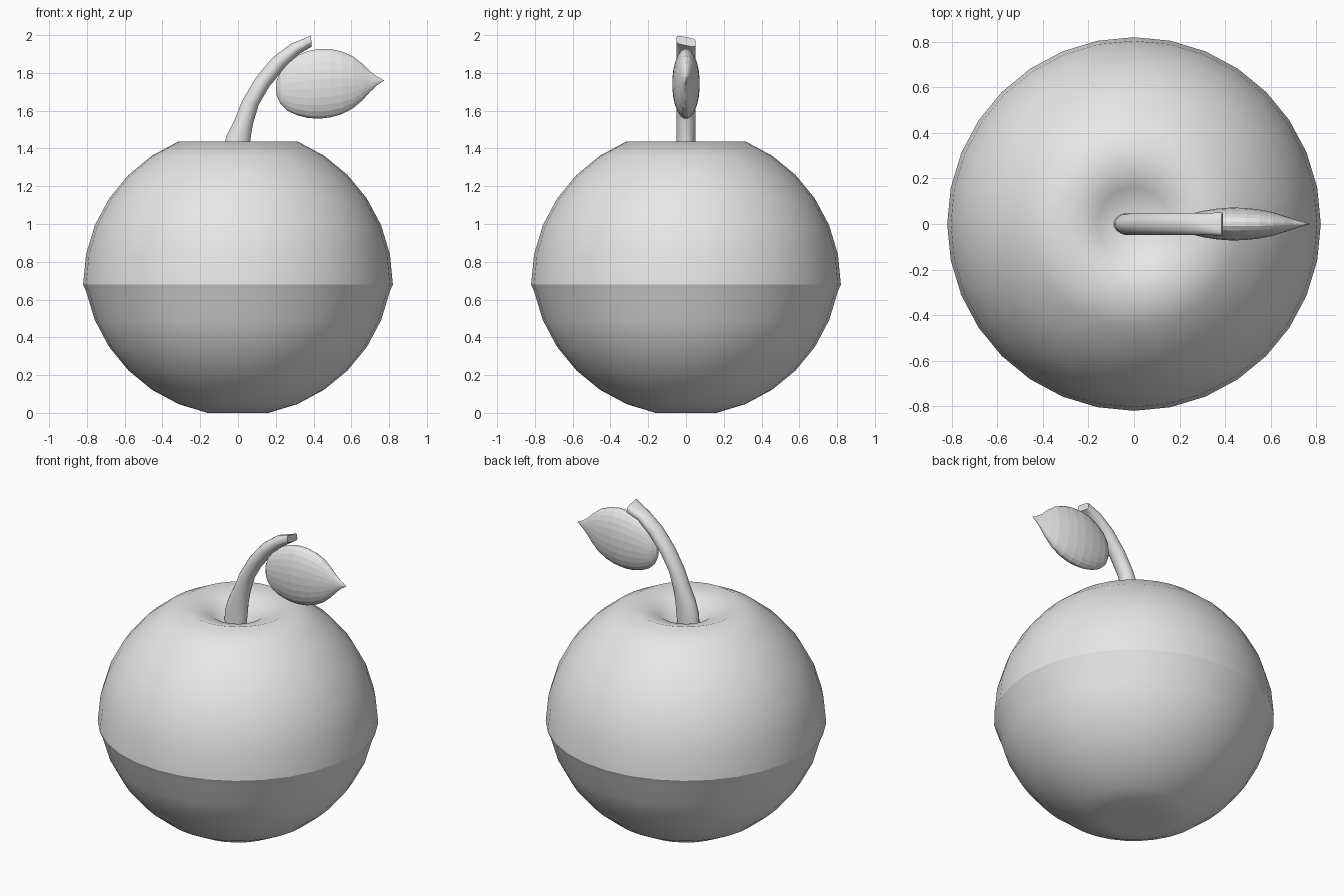
import bpy, bmesh
from math import sin, cos, pi, radians, copysign

if "Cube" in bpy.data.objects:
    bpy.data.objects.remove(bpy.data.objects["Cube"], do_unlink=True)

grey = bpy.data.materials.new("plain grey")
grey.use_nodes = True
COLOUR = (0.8, 0.8, 0.8, 1)
grey.diffuse_color = COLOUR
grey.node_tree.nodes["Principled BSDF"].inputs["Base Color"].default_value = COLOUR


def loft(name, rings, caps=True, smooth=True, angle=60):
    """Skin a list of equally long vertex loops; one-point rings are poles."""
    bm = bmesh.new()
    loops = [[bm.verts.new(p) for p in ring] for ring in rings]
    for a, b in zip(loops, loops[1:]):
        n = max(len(a), len(b))
        for i in range(n):
            j = (i + 1) % n
            corners = [a[i % len(a)], a[j % len(a)], b[j % len(b)], b[i % len(b)]]
            bm.faces.new(list(dict.fromkeys(corners)))
    if caps:
        for ring in (loops[0], loops[-1]):
            if len(ring) > 2:
                bm.faces.new(ring)
    bmesh.ops.recalc_face_normals(bm, faces=bm.faces)
    mesh = bpy.data.meshes.new(name)
    bm.to_mesh(mesh)
    bm.free()
    mesh.materials.append(grey)
    ob = bpy.data.objects.new(name, mesh)
    bpy.context.collection.objects.link(ob)
    if smooth:
        bpy.ops.object.select_all(action="DESELECT")
        ob.select_set(True)
        bpy.context.view_layer.objects.active = ob
        bpy.ops.object.shade_smooth_by_angle(angle=radians(angle))
    return ob


def circle(r, z, n=32):
    if r == 0:
        return [(0, 0, z)]
    return [(r * cos(2 * pi * i / n), r * sin(2 * pi * i / n), z) for i in range(n)]


# Fruit: two overlapping sphere shells, dented at the poles
R, STEP = 0.82, pi / 16
UPPER_Z, LOWER_Z = 0.68, 0.804
upper = [circle(R * sin(k * STEP), UPPER_Z + R * cos(k * STEP)) for k in range(8, 1, -1)]
upper += [circle(0.16, 1.385), circle(0, 1.27)]
loft("fruit_upper", upper, caps=False)

lower = [circle(0, 0.05)]
lower += [circle(R * sin(k * STEP), LOWER_Z - R * cos(k * STEP)) for k in range(1, 8)]
lower.append(circle(R, UPPER_Z))
loft("fruit_lower", lower, caps=False)


# Stem: bent tube, each section given by its outer and inner edge points
def section(outer, inner, half_y, power=1.0, slant=0.0, n=16):
    ring = []
    for i in range(n):
        a = 2 * pi * (i + 0.5) / n
        c, s = (copysign(abs(f) ** power, f) for f in (cos(a), sin(a)))
        t, y = (1 + c) / 2, half_y * s
        ring.append((outer[0] + (inner[0] - outer[0]) * t, y,
                     outer[1] + (inner[1] - outer[1]) * t - slant * y))
    return ring


edges = [((-0.09, 1.31), (0.05, 1.25)), ((-0.085, 1.39), (0.06, 1.36)),
         ((-0.06, 1.47), (0.067, 1.45)), ((-0.02, 1.55), (0.08, 1.53)),
         ((0.02, 1.65), (0.11, 1.63)), ((0.09, 1.77), (0.165, 1.725)),
         ((0.18, 1.88), (0.25, 1.83)), ((0.28, 1.955), (0.325, 1.9))]
stem = [section(o, i, 0.05) for o, i in edges]
stem.append(section((0.385, 1.99), (0.39, 1.945), 0.05, power=0.4, slant=0.2))
loft("stem", stem, angle=40)

# Leaf: plump faceted body drawn out to a point (x, low z, high z, half depth)
LEAF = [(0.205, 1.68, 1.76, 0.015), (0.225, 1.635, 1.81, 0.034),
        (0.26, 1.6, 1.855, 0.048), (0.31, 1.575, 1.893, 0.06),
        (0.37, 1.56, 1.917, 0.069), (0.43, 1.556, 1.929, 0.073),
        (0.49, 1.563, 1.928, 0.071), (0.55, 1.58, 1.915, 0.064),
        (0.61, 1.612, 1.888, 0.052), (0.66, 1.655, 1.848, 0.036),
        (0.7, 1.7, 1.808, 0.022), (0.735, 1.733, 1.782, 0.011)]
leaf = [[(0.2, 0, 1.72)]]
leaf += [section((x, hi), (x, lo), d, n=24) for x, lo, hi, d in LEAF]
leaf.append([(0.775, 0, 1.76)])
loft("leaf", leaf, smooth=False)
